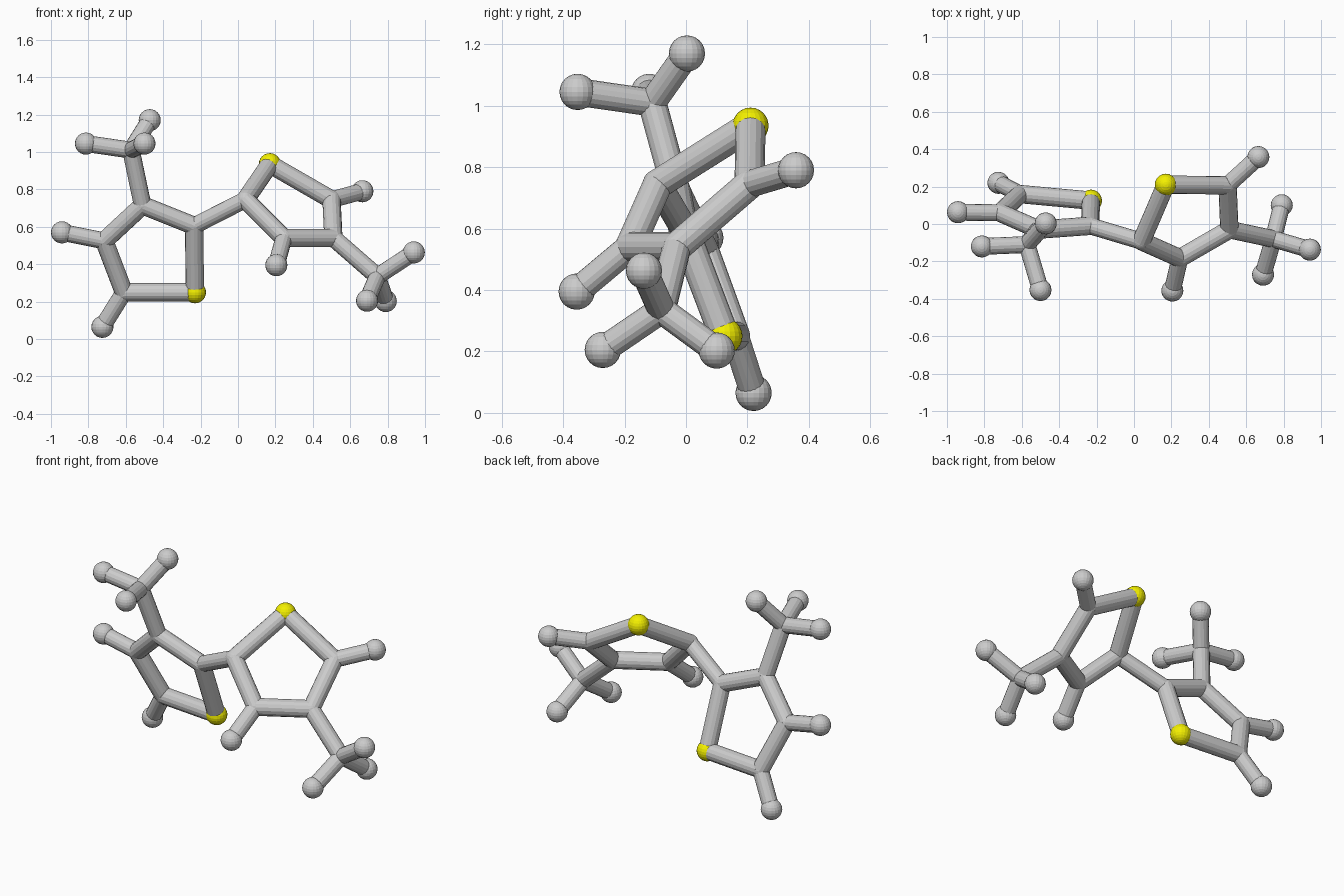
import bpy
from mathutils import Vector

if "Cube" in bpy.data.objects:
    bpy.data.objects.remove(bpy.data.objects["Cube"])

BALL_R, JOINT_R, RING_R, STICK_R = 0.059, 0.049, 0.049, 0.045

yellow = bpy.data.materials.new("yellow")
yellow.diffuse_color = (0.9, 0.87, 0.0, 1)
yellow.use_nodes = True
yellow.node_tree.nodes["Principled BSDF"].inputs["Base Color"].default_value = yellow.diffuse_color

# Joint centres of the two five-sided rings, starting at the yellow ball
left_ring = [(-.23, .125, .25), (-.235, -.01, .605), (-.51, -.03, .715),
             (-.715, .06, .525), (-.61, .16, .25)]
right_ring = [(.17, .21, .935), (.04, -.092, .745), (.245, -.183, .54),
              (.51, -.03, .54), (.50, .207, .745)]

# Three-pronged end groups: hub followed by its tips
left_tripod = [(-.572, -.11, 1.01), (-.813, -.12, 1.045),
               (-.472, .003, 1.17), (-.50, -.353, 1.045)]
right_tripod = [(.745, -.08, .335), (.94, -.137, .463),
                (.69, -.271, .205), (.79, .10, .203)]

# Single spokes on the rings: (ring joint index, tip)
left_spokes = [(3, (-.941, .063, .57)), (4, (-.725, .22, .065))]
right_spokes = [(2, (.205, -.356, .395)), (4, (.665, .358, .79))]


def ball(name, pos, radius, mat=None):
    bpy.ops.mesh.primitive_uv_sphere_add(segments=20, ring_count=12, radius=radius, location=pos)
    ob = bpy.context.object
    ob.name = name
    if mat:
        ob.data.materials.append(mat)


def stick(name, a, b, radius=STICK_R):
    a, b = Vector(a), Vector(b)
    d = b - a
    bpy.ops.mesh.primitive_cylinder_add(vertices=16, radius=radius, depth=d.length, location=(a + b) / 2)
    ob = bpy.context.object
    ob.name = name
    ob.rotation_euler = d.to_track_quat('Z', 'Y').to_euler()


def half(side, ring, spokes, tripod, tripod_joint):
    # Ring
    for i, p in enumerate(ring):
        if i == 0:
            ball(side + "_yellow_ball", p, BALL_R, yellow)
        else:
            ball(side + "_ring_joint", p, JOINT_R)
        stick(side + "_ring_stick", p, ring[(i + 1) % 5], RING_R)
    # Spokes
    for i, tip in spokes:
        stick(side + "_spoke_stick", ring[i], tip)
        ball(side + "_spoke_ball", tip, BALL_R)
    # Tripod end group
    hub = tripod[0]
    stick(side + "_tripod_stem", ring[tripod_joint], hub, 0.047)
    ball(side + "_tripod_hub", hub, 0.047)
    for tip in tripod[1:]:
        stick(side + "_tripod_leg", hub, tip)
        ball(side + "_tripod_ball", tip, BALL_R)


half("left", left_ring, left_spokes, left_tripod, 2)
half("right", right_ring, right_spokes, right_tripod, 3)

# Bridge between the rings
stick("bridge_stick", left_ring[1], right_ring[1])
